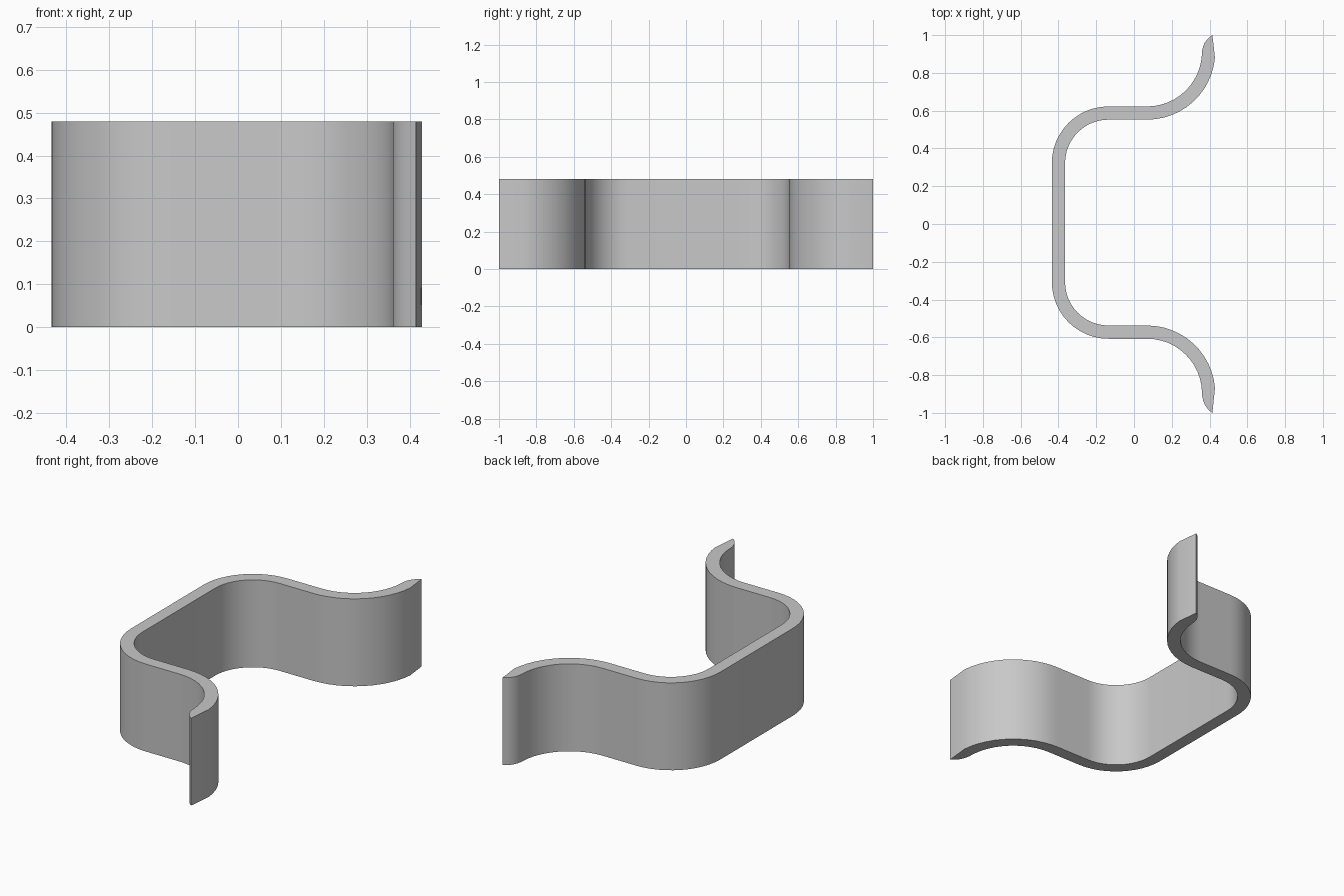
import bpy
import bmesh
from math import sin, cos, radians
from mathutils import Vector

cube = bpy.data.objects.get("Cube")
if cube:
    bpy.data.objects.remove(cube, do_unlink=True)

HEIGHT = 0.48
THICK = 0.07
SHIFT = 0.0075          # the two arms sit slightly off centre
STEPS = 12


def arc(cx, cy, r, start, end):
    """Points along a circular arc, angles in degrees."""
    angles = [radians(start + (end - start) * i / STEPS) for i in range(STEPS + 1)]
    return [Vector((cx + r * cos(a), cy + r * sin(a))) for a in angles]


def bend(a, b, c, n=6):
    """Quadratic curve from a to c, without its first point."""
    a, b, c = Vector(a), Vector(b), Vector(c)
    ts = [i / n for i in range(1, n + 1)]
    return [a * (1 - t) ** 2 + b * 2 * t * (1 - t) + c * t * t for t in ts]


def arm(side):
    """Half of the clip outline, from the outer wall to the tip and back inside."""
    corner = (-0.135, 0.315)
    flare = (0.07, 0.905)
    pts = arc(*corner, 0.30, 180, 90)
    pts += arc(*flare, 0.29, -90, -2)
    pts += bend(pts[-1], (0.36, 0.965), (0.415, 1.0))
    pts += arc(*flare, 0.29 + THICK, -5, -90)
    pts += arc(*corner, 0.30 - THICK, 90, 180)
    # keep the tips in place while the body is shifted
    return [Vector((p.x, p.y * side + SHIFT * min(1, (1 - p.y) / 0.15))) for p in pts]


# Closed outline: back arm outside to inside, then front arm inside to outside
outline = arm(1) + list(reversed(arm(-1)))

# Extruded clip
bm = bmesh.new()
base = bm.faces.new([bm.verts.new((p.x, p.y, 0)) for p in outline])
top = bmesh.ops.extrude_face_region(bm, geom=[base], use_keep_orig=True)
bmesh.ops.translate(bm, vec=(0, 0, HEIGHT),
                    verts=[v for v in top["geom"] if isinstance(v, bmesh.types.BMVert)])
bmesh.ops.recalc_face_normals(bm, faces=bm.faces)
mesh = bpy.data.meshes.new("spring_clip")
bm.to_mesh(mesh)
bm.free()

clip = bpy.data.objects.new("spring_clip", mesh)
bpy.context.collection.objects.link(clip)

# Plain grey material
grey = bpy.data.materials.new("plain grey")
grey.use_nodes = True
colour = (0.58, 0.58, 0.58, 1)
grey.diffuse_color = colour
grey.node_tree.nodes["Principled BSDF"].inputs["Base Color"].default_value = colour
mesh.materials.append(grey)

# Smooth curved walls, sharp rims
bpy.ops.object.select_all(action="DESELECT")
clip.select_set(True)
bpy.context.view_layer.objects.active = clip
bpy.ops.object.shade_smooth_by_angle(angle=radians(30))
